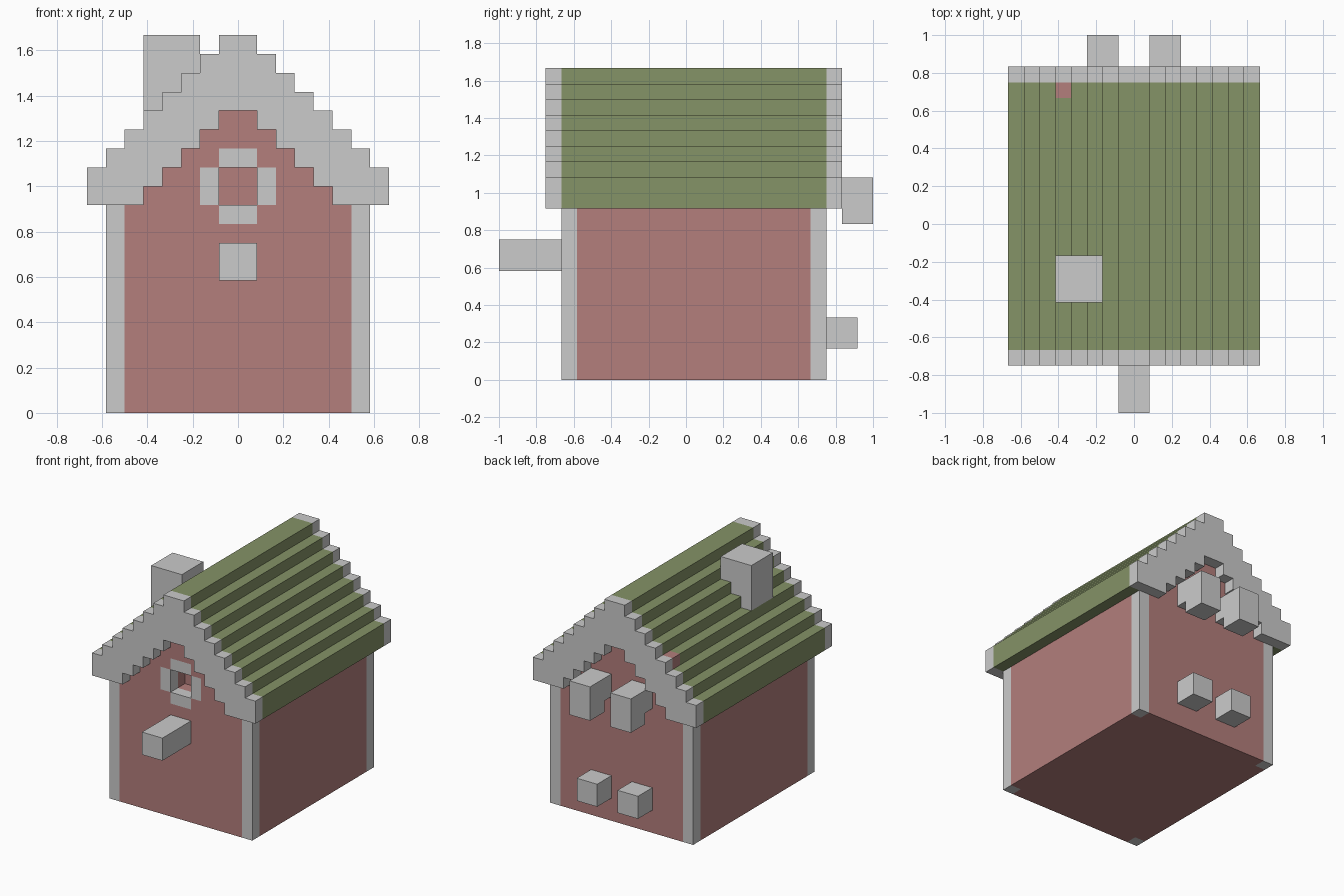
import bpy

if "Cube" in bpy.data.objects:
    bpy.data.objects.remove(bpy.data.objects["Cube"])

U = 1 / 12          # size of one block
cells = {}          # block position -> part name


def srgb(r, g, b):
    return tuple(((c / 255 + 0.055) / 1.055) ** 2.4 for c in (r, g, b)) + (1.0,)


def material(name, rgb):
    m = bpy.data.materials.new(name)
    m.diffuse_color = srgb(*rgb)
    m.use_nodes = True
    m.node_tree.nodes["Principled BSDF"].inputs["Base Color"].default_value = m.diffuse_color
    return m


grey = material("light grey", (203, 203, 203))
red = material("brick red", (179, 126, 124))
green = material("moss green", (133, 147, 103))


def fill(part, x, y, z, replace=True):
    """Fill a box of blocks; each range is (start, end)."""
    for i in range(*x):
        for j in range(*y):
            for k in range(*z):
                if replace or (i, j, k) not in cells:
                    cells[i, j, k] = part


# Walls and gable, with the stepped roof and its end trims above
fill("walls", (-7, 7), (-8, 9), (0, 11))
for i in range(8):
    low, high = max(11, 16 - i), 20 - i
    for x in (i, -i - 1):
        if low > 11:
            fill("walls", (x, x + 1), (-8, 9), (11, low))
        fill("roof", (x, x + 1), (-8, 9), (low, high))
        for y in (-9, 9):
            fill("roof_trim", (x, x + 1), (y, y + 1), (low, high))

# Corner posts
for x in (-7, 6):
    for y in (-8, 8):
        fill("corner_posts", (x, x + 1), (y, y + 1), (0, 11))

# Round window frame in the front gable, with a recess in its middle
for z in (10, 13):
    fill("window_frame", (-1, 1), (-8, -7), (z, z + 1))
for x in (-2, 1):
    fill("window_frame", (x, x + 1), (-8, -7), (11, 13))
for x in (-1, 0):
    for y in (-8, -7):
        for z in (11, 12):
            del cells[x, y, z]

# Chimney, and the single red block in the roof
fill("chimney", (-5, -2), (-5, -2), (16, 20), replace=False)
fill("red_shingle", (-5, -4), (8, 9), (15, 16))

# Perch on the front
fill("front_perch", (-1, 1), (-12, -8), (7, 9))

# Hooked upper brackets and short lower brackets on the back
for x in (-3, 1):
    fill("upper_brackets", (x, x + 2), (9, 12), (11, 13))
    fill("upper_brackets", (x, x + 2), (10, 12), (10, 11))
    fill("lower_brackets", (x, x + 2), (9, 11), (2, 4))


def rectangles(todo):
    """Merge a set of unit squares into rectangles."""
    while todo:
        u0, v0 = min(todo)
        u1, v1 = u0 + 1, v0 + 1
        while (u0, v1) in todo:
            v1 += 1
        while all((u1, v) in todo for v in range(v0, v1)):
            u1 += 1
        todo -= {(u, v) for u in range(u0, u1) for v in range(v0, v1)}
        yield u0, v0, u1, v1


def build(part, mat):
    """Make the outer skin of one part as flat rectangles."""
    verts, faces = {}, []
    for axis in range(3):
        ua, va = (axis + 1) % 3, (axis + 2) % 3
        for side in (0, 1):
            layers = {}
            for c, p in cells.items():
                n = list(c)
                n[axis] += 2 * side - 1
                if p == part and tuple(n) not in cells:
                    layers.setdefault(c[axis] + side, set()).add((c[ua], c[va]))
            for layer, squares in layers.items():
                for u0, v0, u1, v1 in rectangles(squares):
                    face = []
                    for u, v in ((u0, v0), (u1, v0), (u1, v1), (u0, v1)):
                        co = [0, 0, 0]
                        co[axis], co[ua], co[va] = layer * U, u * U, v * U
                        face.append(verts.setdefault(tuple(co), len(verts)))
                    faces.append(face if side else face[::-1])
    mesh = bpy.data.meshes.new(part)
    mesh.from_pydata(list(verts), [], faces)
    mesh.materials.append(mat)
    mesh.update()
    bpy.context.collection.objects.link(bpy.data.objects.new(part, mesh))


colours = {"walls": red, "red_shingle": red, "roof": green}
for part in sorted(set(cells.values())):
    build(part, colours.get(part, grey))
